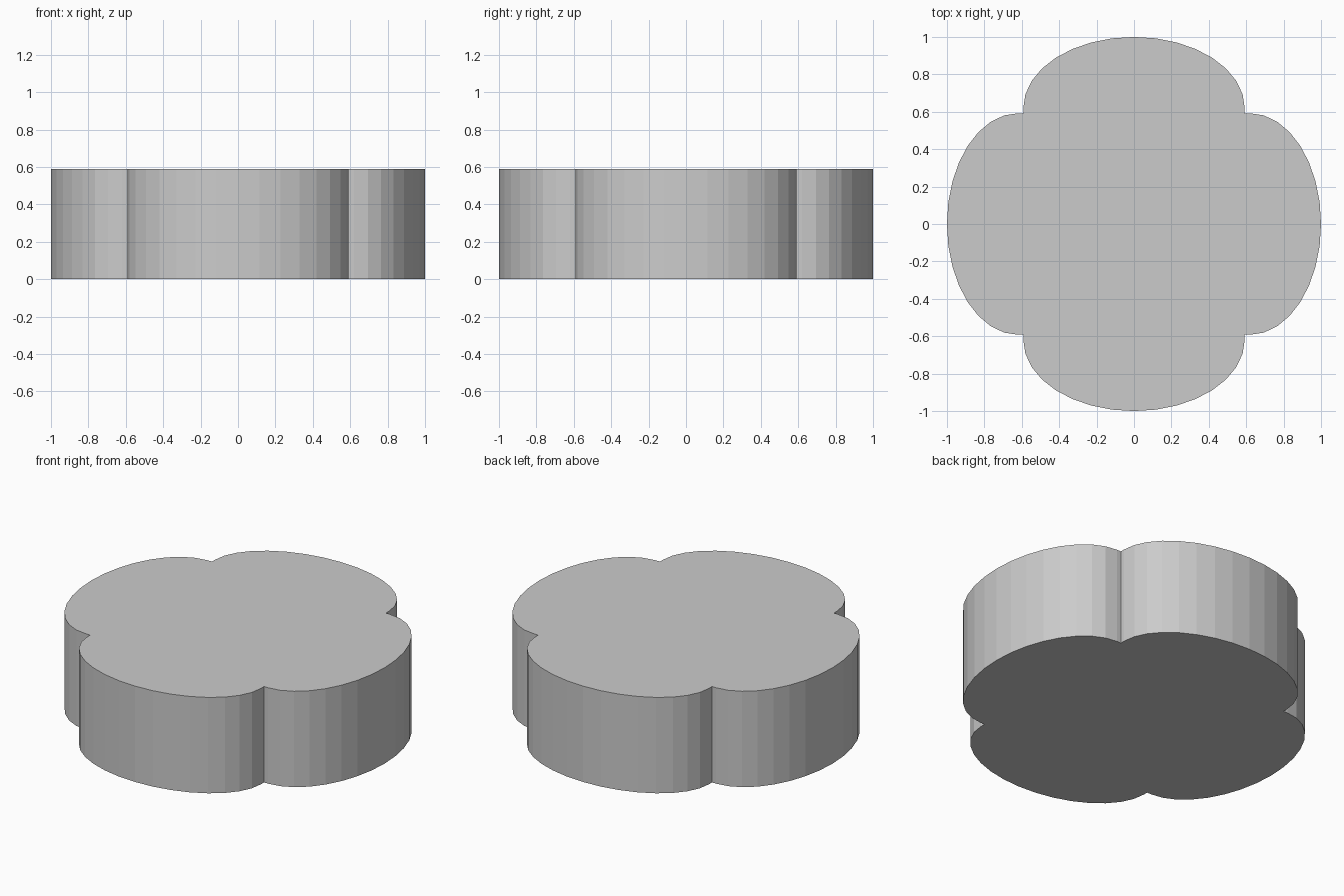
import bpy, bmesh
from math import sin, cos, pi
from mathutils import Matrix

if "Cube" in bpy.data.objects:
    bpy.data.objects.remove(bpy.data.objects["Cube"])

HALF_WIDTH = 0.592   # half width of a lobe, also where the notches sit
ARC_START = 0.62     # lobe sides run straight out to here, then curve
HEIGHT = 0.59
STEPS = 16           # facets per lobe arc


def lobe_outline():
    """Right-hand lobe, counter-clockwise, starting at its lower notch."""
    pts = [(HALF_WIDTH, -HALF_WIDTH)]
    for i in range(STEPS + 1):
        a = -pi / 2 + pi * i / STEPS
        pts.append((ARC_START + (1 - ARC_START) * cos(a), HALF_WIDTH * sin(a)))
    return pts


# Four-lobed outline, repeated by quarter turns
bm = bmesh.new()
outline = []
for k in range(4):
    c, s = round(cos(k * pi / 2)), round(sin(k * pi / 2))
    for x, y in lobe_outline():
        outline.append(bm.verts.new((c * x - s * y, s * x + c * y, 0)))
base = bm.faces.new(outline)

# Extrude the outline to a solid block
top = bmesh.ops.extrude_face_region(bm, geom=[base], use_keep_orig=True)
bmesh.ops.translate(bm, vec=(0, 0, HEIGHT),
                    verts=[g for g in top["geom"] if isinstance(g, bmesh.types.BMVert)])
bmesh.ops.recalc_face_normals(bm, faces=bm.faces[:])

mesh = bpy.data.meshes.new("four_lobed_block")
bm.to_mesh(mesh)
bm.free()
bpy.context.collection.objects.link(bpy.data.objects.new("four_lobed_block", mesh))
